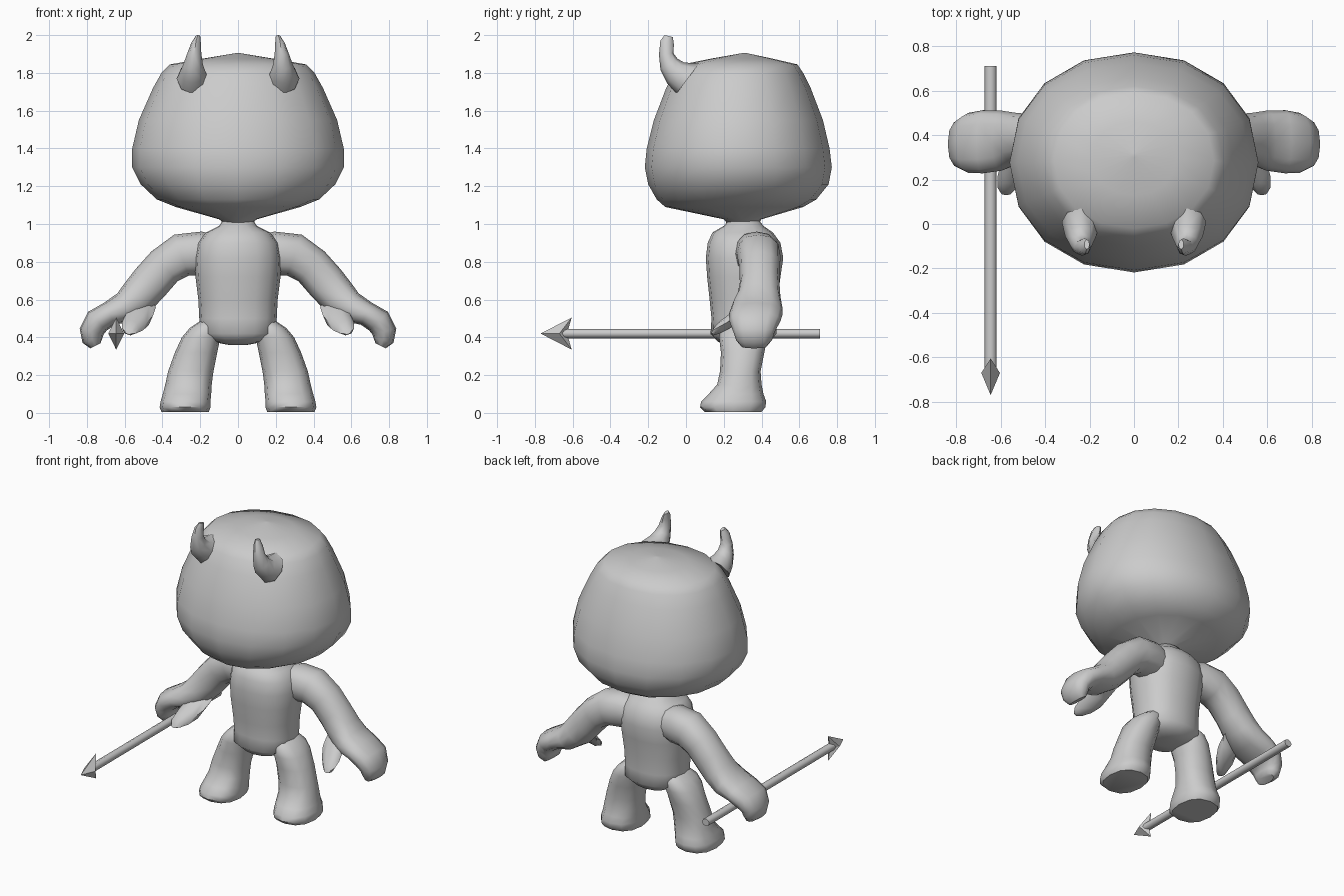
import bpy, bmesh, math
from mathutils import Vector

grey = bpy.data.materials.new("plain grey")
grey.diffuse_color = (0.6, 0.6, 0.6, 1)


def finish(name, bm, angle=50):
    bmesh.ops.recalc_face_normals(bm, faces=bm.faces)
    mesh = bpy.data.meshes.new(name)
    bm.to_mesh(mesh)
    bm.free()
    ob = bpy.data.objects.new(name, mesh)
    bpy.context.collection.objects.link(ob)
    mesh.materials.append(grey)
    bpy.ops.object.select_all(action='DESELECT')
    ob.select_set(True)
    bpy.context.view_layer.objects.active = ob
    bpy.ops.object.shade_smooth_by_angle(angle=math.radians(angle))
    return ob


def loft(name, rings, sides=12, power=1.0, angle=50, mirror=False):
    """Skin rings given as (centre, u half-axis, v half-axis); mirror flips x."""
    bm = bmesh.new()
    loops = []
    sx = -1 if mirror else 1
    for c, u, v in rings:
        loop = []
        for i in range(sides):
            a = 2 * math.pi * i / sides
            ca, sa = math.cos(a), math.sin(a)
            p = (Vector(c) + Vector(u) * math.copysign(abs(ca) ** power, ca)
                 + Vector(v) * math.copysign(abs(sa) ** power, sa))
            loop.append(bm.verts.new((p.x * sx, p.y, p.z)))
        loops.append(loop)
    for a, b in zip(loops, loops[1:]):
        for i in range(sides):
            j = (i + 1) % sides
            bm.faces.new((a[i], a[j], b[j], b[i]))
    bm.faces.new(loops[0])
    bm.faces.new(loops[-1])
    return finish(name, bm, angle)


def level(z, x, rx, y0, y1):
    """Horizontal ring from its x centre, x radius and y extent."""
    return ((x, (y0 + y1) / 2, z), (rx, 0, 0), (0, (y1 - y0) / 2, 0))


def limb(points):
    """Rings square to a path in the xz plane: (x, y, z, thickness radius, y radius)."""
    out = []
    for i, (x, y, z, r, ry) in enumerate(points):
        a, b = points[max(i - 1, 0)], points[min(i + 1, len(points) - 1)]
        t = Vector((b[0] - a[0], 0, b[2] - a[2])).normalized()
        out.append(((x, y, z), (-t.z * r, 0, t.x * r), (0, ry, 0)))
    return out


# Head: wide jaw, tapering to a shallow pointed crown
loft("head", [level(*r) for r in (
    (1.00, 0, 0.07, 0.22, 0.38), (1.025, 0, 0.10, 0.20, 0.40),
    (1.09, 0, 0.33, -0.11, 0.62), (1.13, 0, 0.43, -0.155, 0.69),
    (1.21, 0, 0.515, -0.20, 0.755), (1.30, 0, 0.56, -0.218, 0.772),
    (1.40, 0, 0.56, -0.208, 0.76), (1.55, 0, 0.525, -0.17, 0.725),
    (1.72, 0, 0.45, -0.105, 0.66), (1.80, 0, 0.405, -0.06, 0.62),
    (1.845, 0, 0.36, -0.02, 0.59), (1.875, 0, 0.19, 0.13, 0.46),
    (1.905, 0, 0.01, 0.30, 0.32))], sides=16, power=0.95, angle=60)

# Torso with a narrow neck and a rounded seat
loft("torso", [level(*r) for r in (
    (0.36, 0, 0.05, 0.26, 0.38), (0.375, 0, 0.13, 0.17, 0.44),
    (0.42, 0, 0.205, 0.13, 0.48), (0.50, 0, 0.205, 0.135, 0.48),
    (0.60, 0, 0.21, 0.125, 0.485), (0.72, 0, 0.225, 0.112, 0.50),
    (0.82, 0, 0.23, 0.105, 0.515), (0.90, 0, 0.215, 0.115, 0.50),
    (0.955, 0, 0.17, 0.14, 0.46), (0.99, 0, 0.10, 0.20, 0.41),
    (1.03, 0, 0.075, 0.23, 0.38))], sides=16, power=0.85, angle=60)

for side, flip in (("left", False), ("right", True)):
    # Leg and foot in one piece, toes forward
    loft(side + "_leg", [level(*r) for r in (
        (0.005, 0.28, 0.125, 0.10, 0.40), (0.03, 0.28, 0.135, 0.075, 0.42),
        (0.06, 0.278, 0.132, 0.08, 0.425), (0.10, 0.27, 0.128, 0.12, 0.41),
        (0.15, 0.262, 0.123, 0.165, 0.40), (0.22, 0.25, 0.12, 0.18, 0.395),
        (0.32, 0.222, 0.112, 0.185, 0.415), (0.40, 0.195, 0.102, 0.175, 0.43),
        (0.45, 0.17, 0.085, 0.18, 0.43), (0.50, 0.13, 0.05, 0.22, 0.40))],
        power=0.85, mirror=flip)
    # Arm running into a hooked mitten hand
    loft(side + "_arm", limb((
        (0.08, 0.36, 0.84, 0.09, 0.09), (0.19, 0.375, 0.845, 0.115, 0.115),
        (0.30, 0.385, 0.835, 0.115, 0.115), (0.39, 0.39, 0.775, 0.105, 0.108),
        (0.465, 0.39, 0.69, 0.105, 0.105), (0.53, 0.385, 0.615, 0.10, 0.115),
        (0.595, 0.375, 0.56, 0.085, 0.135), (0.68, 0.37, 0.525, 0.065, 0.142),
        (0.745, 0.365, 0.485, 0.07, 0.135), (0.775, 0.36, 0.43, 0.065, 0.11),
        (0.77, 0.36, 0.385, 0.055, 0.095), (0.755, 0.36, 0.355, 0.03, 0.07))),
        power=0.85, mirror=flip)
    # Thumb pointing forward and down
    loft(side + "_thumb", [
        ((0.52, 0.34, 0.56), (0.085, 0, 0), (0, 0.05, 0.07)),
        ((0.525, 0.27, 0.515), (0.075, 0, 0), (0, 0.04, 0.07)),
        ((0.55, 0.21, 0.475), (0.065, 0, 0), (0, 0.03, 0.055)),
        ((0.57, 0.165, 0.45), (0.045, 0, 0), (0, 0.02, 0.04)),
        ((0.575, 0.14, 0.435), (0.025, 0, 0), (0, 0.01, 0.02))],
        sides=8, mirror=flip)
    # Horn rising from the brow and curling upright
    loft(side + "_horn", [
        ((0.24, 0.01, 1.77), (0.085, 0, 0), (0, 0.06, 0.08)),
        ((0.24, -0.055, 1.80), (0.07, 0, 0), (0, 0.045, 0.055)),
        ((0.238, -0.09, 1.845), (0.052, 0, 0), (0, 0.045, 0.03)),
        ((0.232, -0.105, 1.90), (0.038, 0, 0), (0, 0.038, 0.005)),
        ((0.222, -0.10, 1.96), (0.025, 0, 0), (0, 0.036, -0.01)),
        ((0.212, -0.092, 1.995), (0.012, 0, 0), (0, 0.022, -0.005))],
        sides=8, mirror=flip)

# Spear shaft
SX, SZ = -0.645, 0.42
loft("spear_shaft", [((SX, y, SZ), (0.027, 0, 0), (0, 0, 0.025))
                     for y in (-0.66, 0.71)], sides=8)

# Spear tip: barbed four-sided point
bm = bmesh.new()
tip = bm.verts.new((SX, -0.77, SZ))
rear = bm.verts.new((SX, -0.63, SZ))
cheeks = [bm.verts.new((SX + s * 0.042, -0.67, SZ)) for s in (1, -1)]
for s in (1, -1):
    barb = bm.verts.new((SX, -0.605, SZ + s * 0.085))
    for c in cheeks:
        bm.faces.new((tip, barb, c))
        bm.faces.new((rear, barb, c))
finish("spear_tip", bm, 20)
